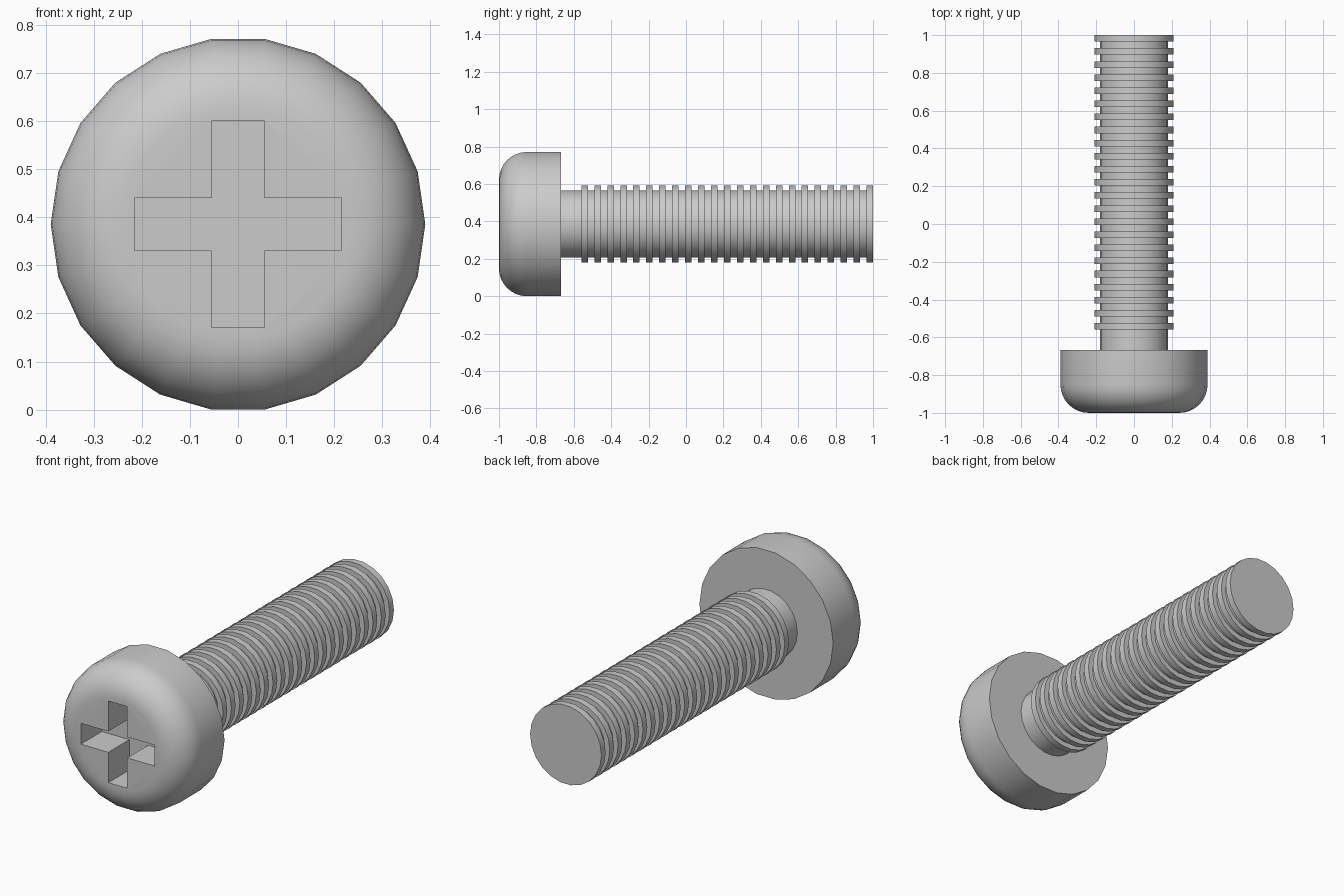
import bpy, bmesh
from math import sin, cos, pi, radians

if "Cube" in bpy.data.objects:
    bpy.data.objects.remove(bpy.data.objects["Cube"])

SIDES = 22
HEAD_R = 0.3895
AXIS_Z = HEAD_R * cos(pi / SIDES)   # a flat of the head rests on z = 0


def add_object(name, bm):
    bmesh.ops.recalc_face_normals(bm, faces=bm.faces)
    mesh = bpy.data.meshes.new(name)
    bm.to_mesh(mesh)
    bm.free()
    obj = bpy.data.objects.new(name, mesh)
    bpy.context.collection.objects.link(obj)
    return obj


def lathe(name, profile):
    """Revolve (radius, y) points around the screw axis and cap both ends."""
    bm = bmesh.new()
    rings = []
    for r, y in profile:
        rings.append([bm.verts.new((r * cos(2 * pi * i / SIDES), y,
                                    AXIS_Z + r * sin(2 * pi * i / SIDES)))
                      for i in range(SIDES)])
    for a, b in zip(rings, rings[1:]):
        for i in range(SIDES):
            j = (i + 1) % SIDES
            bm.faces.new((a[i], a[j], b[j], b[i]))
    bm.faces.new(rings[0])
    bm.faces.new(rings[-1])
    return add_object(name, bm)


def smooth(obj):
    bpy.ops.object.select_all(action='DESELECT')
    obj.select_set(True)
    bpy.context.view_layer.objects.active = obj
    bpy.ops.object.shade_smooth_by_angle(angle=radians(30))


# Head: rounded front rim, flat back
ROUND, STEPS = 0.15, 8
profile = [(HEAD_R - ROUND + ROUND * sin(t), -1 + ROUND - ROUND * cos(t))
           for t in (pi / 2 * k / STEPS for k in range(STEPS + 1))]
head = lathe("screw_head", profile + [(HEAD_R, -0.668)])

# Cross-shaped drive recess
W, L, DEPTH = 0.055, 0.215, 0.175
cross = [(W, L), (W, W), (L, W), (L, -W), (W, -W), (W, -L),
         (-W, -L), (-W, -W), (-L, -W), (-L, W), (-W, W), (-W, L)]
bm = bmesh.new()
face = bm.faces.new([bm.verts.new((x, -1.1, AXIS_Z + z)) for x, z in cross])
ext = bmesh.ops.extrude_face_region(bm, geom=[face], use_keep_orig=True)
bmesh.ops.translate(bm, vec=(0, 0.1 + DEPTH, 0),
                    verts=[v for v in ext["geom"] if isinstance(v, bmesh.types.BMVert)])
cutter = add_object("recess_cutter", bm)
cutter.hide_render = True

cut = head.modifiers.new("recess", 'BOOLEAN')
cut.operation = 'DIFFERENCE'
cut.solver = 'EXACT'
cut.object = cutter
bpy.context.view_layer.objects.active = head
bpy.ops.object.modifier_apply(modifier=cut.name)
bpy.data.objects.remove(cutter)
smooth(head)

# Shaft with evenly spaced square thread rings, the last flush with the tip
SHAFT_R, THREAD_R, PITCH, COUNT = 0.181, 0.208, 0.0693, 23
profile = [(SHAFT_R, -0.668)]
for k in reversed(range(COUNT)):
    end = 1 - k * PITCH
    start = end - PITCH / 2
    profile += [(SHAFT_R, start), (THREAD_R, start), (THREAD_R, end)]
    if k:
        profile.append((SHAFT_R, end))
shaft = lathe("threaded_shaft", profile)
smooth(shaft)
